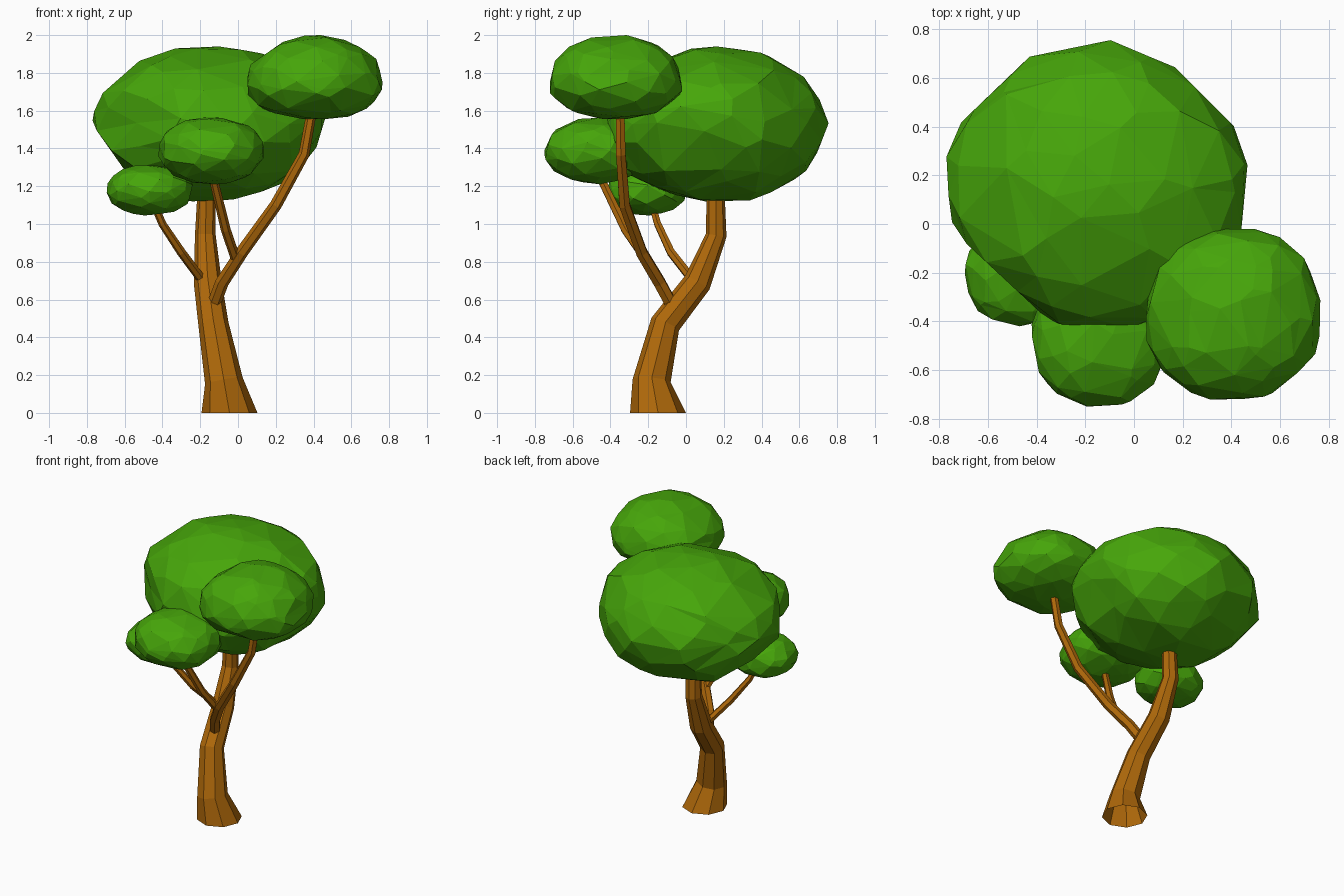
import bpy, bmesh, math, random
from mathutils import Vector

cube = bpy.data.objects.get("Cube")
if cube:
    bpy.data.objects.remove(cube, do_unlink=True)


def make_material(name, color):
    mat = bpy.data.materials.new(name)
    mat.use_nodes = True
    mat.diffuse_color = color
    bsdf = next(n for n in mat.node_tree.nodes if n.type == 'BSDF_PRINCIPLED')
    bsdf.inputs["Base Color"].default_value = color
    bsdf.inputs["Roughness"].default_value = 0.9
    return mat


bark = make_material("bark brown", (0.43, 0.14, 0.003, 1))
leaf = make_material("leaf green", (0.062, 0.38, 0.003, 1))


def finish(bm, name, mat):
    bmesh.ops.recalc_face_normals(bm, faces=bm.faces[:])
    mesh = bpy.data.meshes.new(name)
    bm.to_mesh(mesh)
    bm.free()
    mesh.materials.append(mat)
    obj = bpy.data.objects.new(name, mesh)
    bpy.context.collection.objects.link(obj)
    return obj


def limb(name, path, sides, grounded=False):
    """Tapered faceted tube through (x, y, z, radius) stations."""
    bm = bmesh.new()
    pts = [Vector(p[:3]) for p in path]
    rings = []
    for i, p in enumerate(pts):
        tangent = pts[min(i + 1, len(pts) - 1)] - pts[max(i - 1, 0)]
        if grounded and i == 0:
            tangent = Vector((0, 0, 1))
        turn = Vector((0, 0, 1)).rotation_difference(tangent)
        ring = []
        for k in range(sides):
            a = math.tau * k / sides
            offset = Vector((math.cos(a), math.sin(a), 0)) * path[i][3]
            ring.append(bm.verts.new(p + turn @ offset))
        rings.append(ring)
    for low, high in zip(rings, rings[1:]):
        for k in range(sides):
            n = (k + 1) % sides
            bm.faces.new((low[k], low[n], high[n], high[k]))
    # The trunk is open at the ground
    if not grounded:
        bm.faces.new(rings[0][::-1])
    bm.faces.new(rings[-1])
    return finish(bm, name, bark)


def foliage(name, low, high, count, seed, power=1.0, sag=0.0, flats=()):
    """Irregular faceted clump filling the box; power < 1 is fuller, sag widens
    the lower half, flats are (direction, distance from centre) planes."""
    rng = random.Random(seed)
    bm = bmesh.new()
    for i in range(count):
        z = 1 - 2 * (i + 0.5) / count
        a = i * math.pi * (3 - math.sqrt(5))
        r = math.sqrt(1 - z * z)
        v = Vector((r * math.cos(a), r * math.sin(a), z))
        v += Vector([rng.uniform(-0.14, 0.14) for _ in range(3)])
        bm.verts.new(v.normalized())
    bmesh.ops.convex_hull(bm, input=bm.verts[:])
    # Roughen and shape the clump
    for v in bm.verts:
        full = Vector([math.copysign(abs(c) ** power, c) for c in v.co])
        spread = 1 - sag * full.z
        v.co = Vector((full.x * spread, full.y * spread, full.z)) * rng.uniform(0.96, 1.0)
    # Fit to the box
    for axis in range(3):
        values = [v.co[axis] for v in bm.verts]
        a, b = min(values), max(values)
        for v in bm.verts:
            t = (v.co[axis] - a) / (b - a)
            v.co[axis] = low[axis] + t * (high[axis] - low[axis])
    # Press the flattened sides
    centre = (Vector(low) + Vector(high)) / 2
    for direction, distance in flats:
        normal = Vector(direction).normalized()
        for v in bm.verts:
            excess = (v.co - centre).dot(normal) - distance
            if excess > 0:
                v.co -= normal * excess
    return finish(bm, name, leaf)


# Trunk
limb("trunk", [(-0.045, -0.148, 0, 0.148), (-0.075, -0.182, 0.17, 0.101),
               (-0.13, -0.11, 0.47, 0.08), (-0.16, 0.06, 0.69, 0.074),
               (-0.173, 0.16, 0.94, 0.055), (-0.163, 0.155, 1.3, 0.044)],
     8, grounded=True)

# Branches
limb("left_branch", [(-0.13, -0.075, 0.57, 0.036), (-0.085, -0.14, 0.69, 0.036),
                     (0.02, -0.235, 0.85, 0.034), (0.2, -0.325, 1.1, 0.032),
                     (0.35, -0.345, 1.37, 0.029), (0.4, -0.35, 1.65, 0.026)], 6)
limb("middle_branch", [(-0.01, -0.21, 0.81, 0.026), (-0.065, -0.32, 0.97, 0.026),
                       (-0.14, -0.47, 1.28, 0.023)], 6)
limb("right_branch", [(-0.195, 0.03, 0.71, 0.025), (-0.3, -0.08, 0.85, 0.024),
                      (-0.4, -0.15, 1.0, 0.021), (-0.46, -0.19, 1.14, 0.02)], 6)

# Foliage clumps
foliage("main_foliage", (-0.77, -0.43, 1.12), (0.485, 0.755, 1.94), 110, 3,
        flats=[((1, 1, 0), 0.56), ((-0.68, -0.73, 0), 0.55), ((-1, 1, 0), 0.58),
               ((1, 0, -1), 0.5), ((0.96, 0, -0.29), 0.57), ((-0.82, 0, -0.58), 0.515)])
foliage("left_foliage", (0.05, -0.72, 1.555), (0.765, -0.02, 2.0), 100, 8, 0.89, 0.11,
        flats=[((-0.57, 0, 0.82), 0.25)])
foliage("front_foliage", (-0.42, -0.75, 1.21), (0.135, -0.2, 1.565), 85, 5, 0.93)
foliage("right_foliage", (-0.695, -0.42, 1.045), (-0.24, 0.0, 1.31), 75, 12, 0.92)
